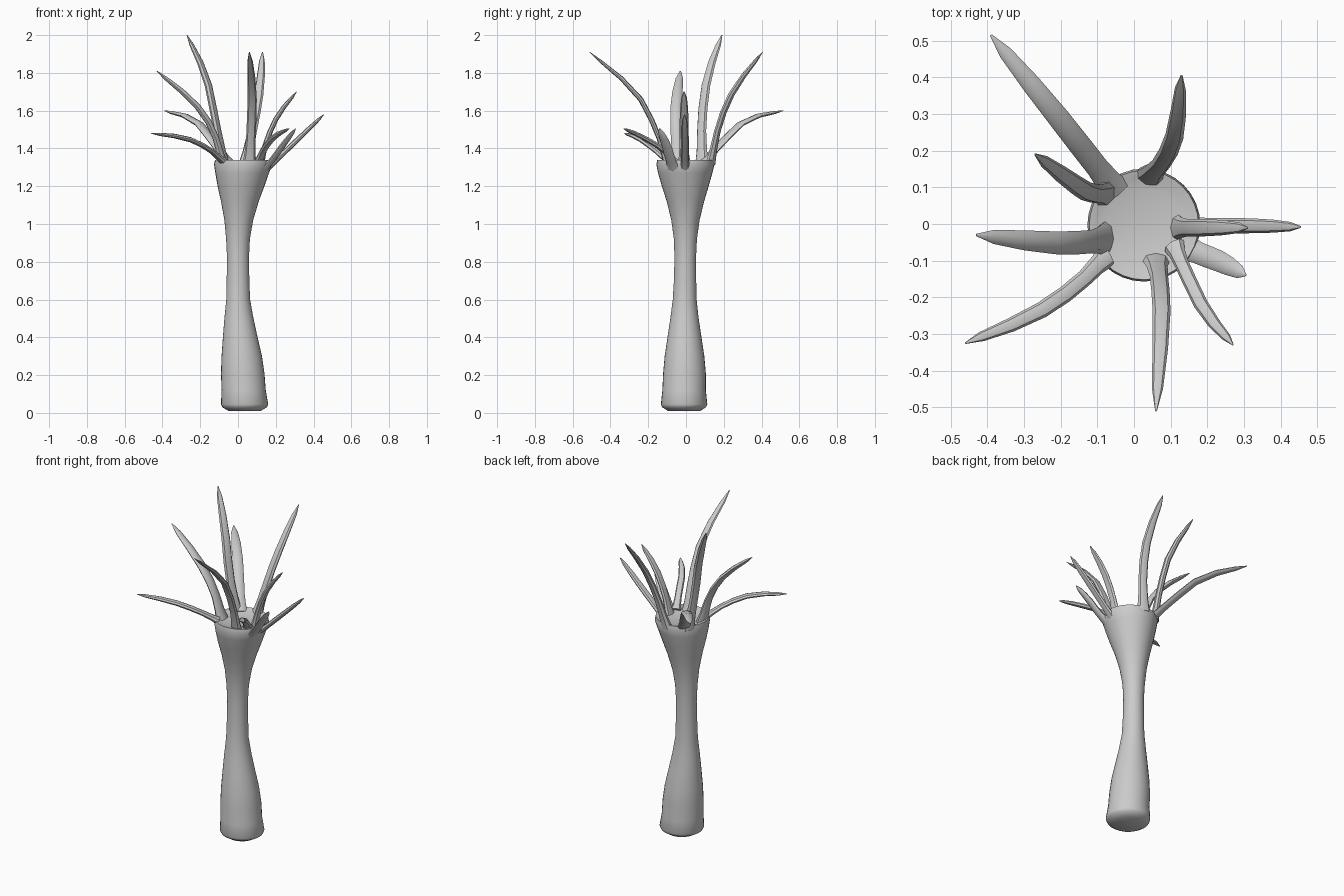
import bpy, bmesh, math
from mathutils import Vector


def loft(name, rings, angle):
    """Skin a list of closed rings and cap both ends."""
    bm = bmesh.new()
    loops = [[bm.verts.new(p) for p in ring] for ring in rings]
    n = len(loops[0])
    for a, b in zip(loops, loops[1:]):
        for i in range(n):
            j = (i + 1) % n
            bm.faces.new((a[i], a[j], b[j], b[i]))
    bm.faces.new(loops[0][::-1])
    bm.faces.new(loops[-1])
    bmesh.ops.recalc_face_normals(bm, faces=bm.faces[:])
    mesh = bpy.data.meshes.new(name)
    bm.to_mesh(mesh)
    bm.free()
    obj = bpy.data.objects.new(name, mesh)
    bpy.context.collection.objects.link(obj)
    bpy.context.view_layer.objects.active = obj
    obj.select_set(True)
    bpy.ops.object.shade_smooth_by_angle(angle=math.radians(angle))
    obj.select_set(False)


def spline(pts, t):
    """Catmull-Rom point at t in 0..1."""
    p = [pts[0] * 2 - pts[1]] + pts + [pts[-1] * 2 - pts[-2]]
    s = t * (len(pts) - 1)
    i = min(int(s), len(pts) - 2)
    u = s - i
    a, b, c, d = p[i:i + 4]
    return 0.5 * (2 * b + (c - a) * u + (2 * a - 5 * b + 4 * c - d) * u ** 2
                  + (3 * b - a - 3 * c + d) * u ** 3)


def leaf(name, path, width=0.029, thick=0.014):
    pts = [Vector(p) for p in path]
    out = pts[-1] - pts[0]
    side = Vector((-out.y, out.x, 0)).normalized()
    rings = []
    # station along the leaf, width factor
    for t, k in ((0, 1.5), (0.1, 1.15), (0.25, 1), (0.42, 1), (0.6, 0.97),
                 (0.78, 0.85), (0.92, 0.6), (1, 0.1)):
        tan = spline(pts, min(1, t + .02)) - spline(pts, max(0, t - .02))
        nrm = tan.cross(side).normalized()
        c = spline(pts, t)
        rings.append([c + side * (width * k * math.cos(a)) + nrm * (thick * k * math.sin(a))
                      for a in (math.tau * i / 8 for i in range(8))])
    loft(name, rings, 40)


# Trunk: z, centre x, centre y, radius x, radius y
TRUNK = [
    (0.01, 0.035, -0.01, 0.085, 0.085), (0.03, 0.035, -0.01, 0.118, 0.116),
    (0.045, 0.035, -0.01, 0.125, 0.123), (0.12, 0.03, -0.01, 0.117, 0.115),
    (0.21, 0.025, -0.008, 0.115, 0.113), (0.30, 0.02, -0.008, 0.107, 0.105),
    (0.40, 0.012, -0.008, 0.092, 0.09), (0.50, 0.005, -0.008, 0.077, 0.075),
    (0.60, 0.001, -0.007, 0.063, 0.063), (0.70, 0, -0.005, 0.06, 0.059),
    (0.82, 0, -0.004, 0.058, 0.057), (0.92, 0, -0.003, 0.063, 0.061),
    (1.02, 0.004, -0.003, 0.076, 0.075), (1.12, 0.01, -0.003, 0.1, 0.099),
    (1.20, 0.016, -0.004, 0.124, 0.124), (1.27, 0.022, -0.004, 0.142, 0.144),
    (1.315, 0.027, -0.003, 0.154, 0.154), (1.34, 0.027, -0.003, 0.149, 0.149),
    (1.335, 0.027, -0.003, 0.13, 0.13), (1.325, 0.02, -0.003, 0.1, 0.1)]
loft("trunk", [[(cx + rx * math.cos(a), cy + ry * math.sin(a), z)
                for a in (math.tau * i / 32 for i in range(32))]
               for z, cx, cy, rx, ry in TRUNK], 40)

# Crown leaves, each curving from the rim to its tip
leaf("leaf_back_left_long", [(-.05, .09, 1.32), (-.12, .18, 1.42), (-.23, .32, 1.55), (-.39, .515, 1.6)], .031)
leaf("leaf_back_right", [(.04, .13, 1.32), (.085, .18, 1.54), (.115, .26, 1.72), (.13, .405, 1.91)], .026, .017)
leaf("leaf_back_left_tall", [(-.075, .085, 1.32), (-.12, .085, 1.55), (-.17, .115, 1.78), (-.27, .19, 2)], .027, .018)
leaf("leaf_left", [(-.08, -.04, 1.32), (-.135, -.05, 1.5), (-.24, -.05, 1.65), (-.43, -.03, 1.81)], .032, .017)
leaf("leaf_front_left", [(-.075, -.085, 1.33), (-.16, -.17, 1.4), (-.28, -.25, 1.455), (-.46, -.325, 1.48)], .023)
leaf("leaf_front", [(.06, -.1, 1.32), (.07, -.16, 1.5), (.075, -.27, 1.7), (.06, -.51, 1.91)], .025, .014)
leaf("leaf_front_right", [(.11, -.06, 1.33), (.14, -.13, 1.4), (.195, -.24, 1.465), (.27, -.33, 1.505)], .02)
leaf("leaf_right_short", [(.13, -.06, 1.28), (.19, -.085, 1.35), (.24, -.105, 1.42), (.305, -.14, 1.505)], .03, .014)
leaf("leaf_right_low", [(.14, -.005, 1.28), (.23, -.005, 1.365), (.34, -.005, 1.47), (.455, -.008, 1.58)], .021)
leaf("leaf_right_tall", [(.12, -.01, 1.32), (.155, -.01, 1.45), (.215, -.01, 1.58), (.31, -.01, 1.7)], .024, .014)
